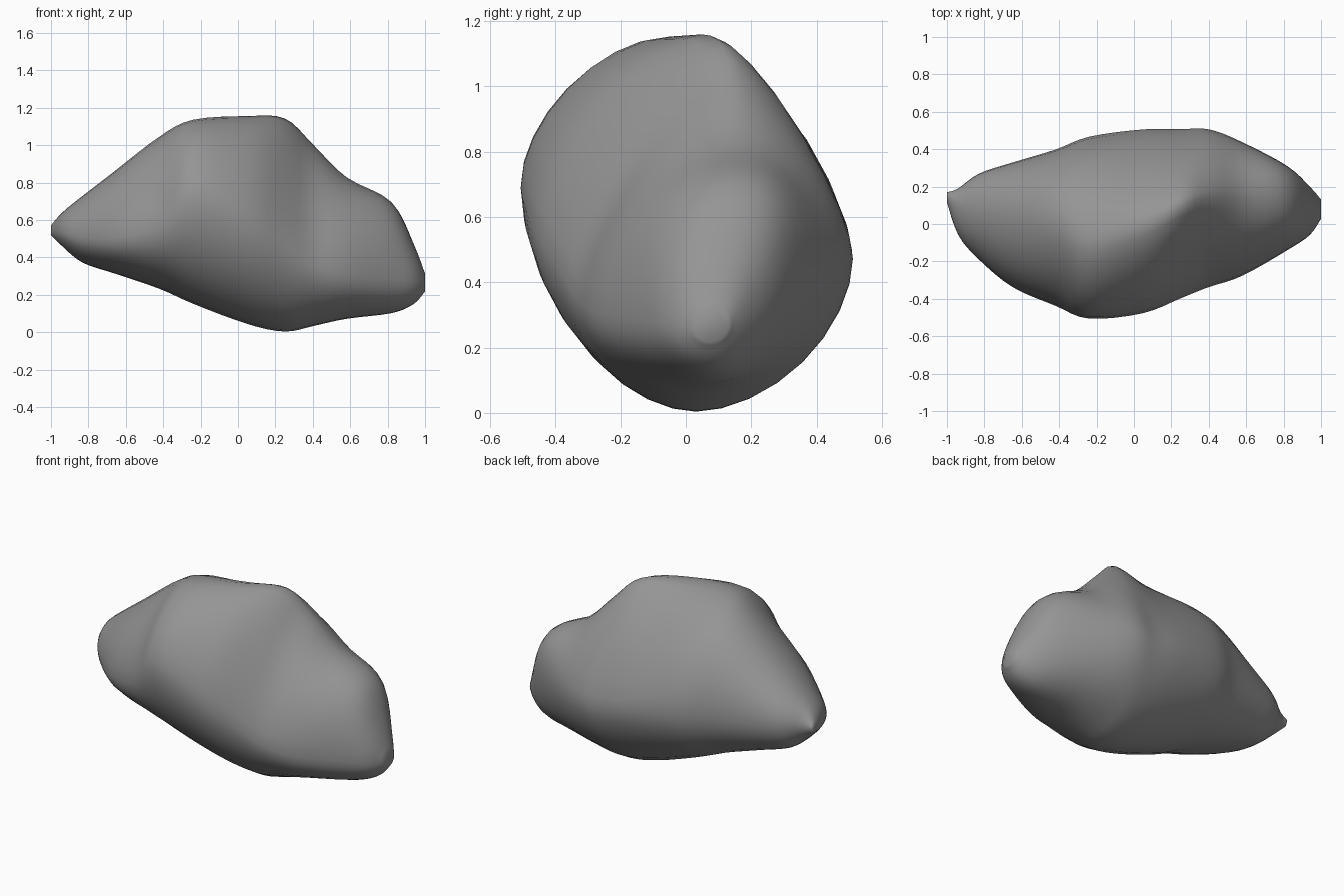
import bpy
import bmesh
import math

SIDES = 32
STEPS = 4

# Remove the default cube
default_cube = bpy.data.objects.get("Cube")
if default_cube:
    bpy.data.objects.remove(default_cube, do_unlink=True)

# Cross-sections along the boulder: x, then (y, z) of the
# crest, front bulge, underside and back bulge
SECTIONS = [
    (-1, .15, .57, .12, .54, .15, .52, .17, .55),
    (-.94, .09, .64, -.06, .53, .1, .46, .19, .55),
    (-.83, .07, .73, -.19, .5, .1, .37, .27, .55),
    (-.65, .04, .87, -.34, .5, .09, .31, .33, .55),
    (-.42, 0, 1.05, -.44, .56, .07, .23, .4, .55),
    (-.24, -.09, 1.14, -.51, .71, .03, .15, .47, .54),
    (.05, 0, 1.16, -.48, .58, .03, .04, .51, .51),
    (.25, .1, 1.15, -.4, .45, .03, 0, .51, .47),
    (.4, .14, 1.01, -.34, .35, .04, .03, .51, .48),
    (.58, .14, .83, -.28, .3, .07, .07, .44, .48),
    (.82, .13, .7, -.14, .28, .09, .1, .31, .46),
    (.94, .1, .47, -.06, .27, .08, .15, .2, .32),
    (1, .08, .31, .03, .26, .07, .22, .13, .27),
]


def make_material(name, colour):
    material = bpy.data.materials.new(name)
    material.use_nodes = True
    material.diffuse_color = colour
    shader = material.node_tree.nodes["Principled BSDF"]
    shader.inputs["Base Color"].default_value = colour
    shader.inputs["Roughness"].default_value = 0.9
    return material


def spline(before, start, end, after, t):
    """Smooth curve through start and end, shaped by the neighbours."""
    slope_start = (end - before) / 2
    slope_end = (after - start) / 2
    drop = start - end
    cubic = 2 * drop + slope_start + slope_end
    square = -3 * drop - 2 * slope_start - slope_end
    return ((cubic * t + square) * t + slope_start) * t + start


def refined_sections():
    """Add smooth in-between cross-sections."""
    last = len(SECTIONS) - 1
    for index in range(last):
        neighbours = [SECTIONS[min(max(index + offset, 0), last)]
                      for offset in (-1, 0, 1, 2)]
        for step in range(STEPS):
            yield [spline(*values, step / STEPS) for values in zip(*neighbours)]
    yield list(SECTIONS[last])


def bump(x, centre, width):
    return math.exp(-((x - centre) / width) ** 2)


def flatness(x, front, upper):
    """One gives a round quarter, two a straight slope, less a full one."""
    if not upper:
        return 1 + 0.12 * bump(x, 0.2, 0.35)
    if front:
        # Shallow hollow beside the right-hand ridge
        return 1 + 0.2 * bump(x, -0.1, 0.4) + 0.35 * bump(x, 0.35, 0.2)
    # Steep fall behind the summit, then a full shelf
    return 1 + 0.5 * bump(x, 0.2, 0.38) - 0.25 * bump(x, 0.8, 0.2)


def ring_point(section, angle):
    """Point on a lopsided oval that touches the four extremes."""
    x, top_y, top_z, front_y, front_z, low_y, low_z, back_y, back_z = section
    across, up = math.sin(angle), math.cos(angle)
    side_y, side_z = (front_y, front_z) if across > 0 else (back_y, back_z)
    end_y, end_z = (top_y, top_z) if up > 0 else (low_y, low_z)
    power = flatness(x, across > 0, up > 0)
    y = end_y + (side_y - end_y) * abs(across) ** power
    z = side_z + (end_z - side_z) * abs(up) ** power
    return x, y, z


# Loft the boulder skin through the rings
bm = bmesh.new()
rings = []
for section in refined_sections():
    rings.append([bm.verts.new(ring_point(section, math.tau * i / SIDES))
                  for i in range(SIDES)])

for ring, following in zip(rings, rings[1:]):
    for i in range(SIDES):
        j = (i + 1) % SIDES
        bm.faces.new((ring[i], ring[j], following[j], following[i]))

# Close both ends
bm.faces.new(rings[0])
bm.faces.new(rings[-1])

# Soften the seams between quadrants
for _ in range(2):
    bmesh.ops.smooth_vert(bm, verts=bm.verts, factor=0.3,
                          use_axis_x=False, use_axis_y=True, use_axis_z=True)
bmesh.ops.recalc_face_normals(bm, faces=bm.faces)

mesh = bpy.data.meshes.new("boulder")
bm.to_mesh(mesh)
bm.free()
mesh.materials.append(make_material("stone grey", (0.3, 0.3, 0.3, 1)))

boulder = bpy.data.objects.new("boulder", mesh)
bpy.context.collection.objects.link(boulder)
mesh.shade_smooth()
